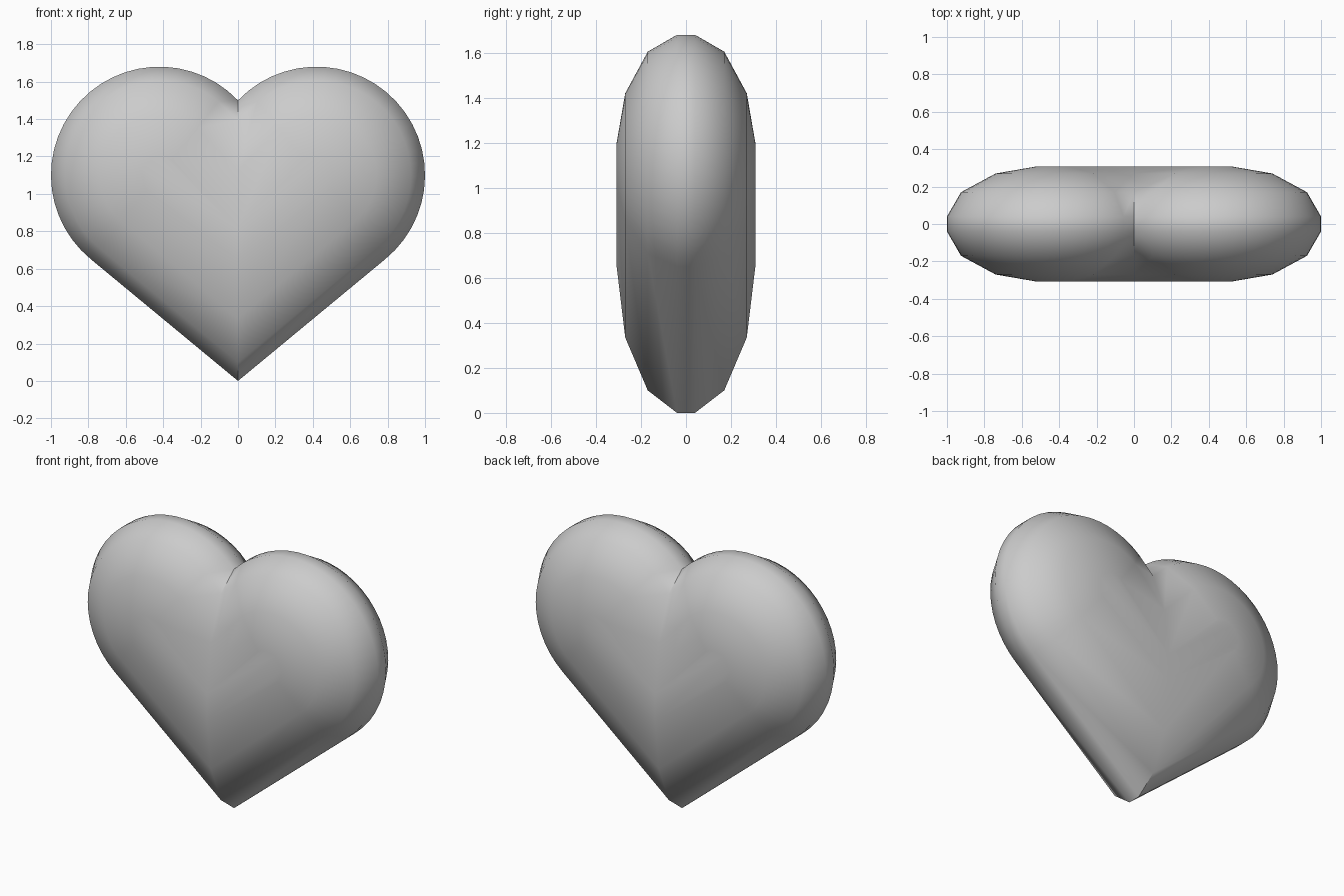
import bpy, bmesh
from math import radians, sin, cos

if "Cube" in bpy.data.objects:
    bpy.data.objects.remove(bpy.data.objects["Cube"])

CX, CZ = 0.42, 1.10            # centre of the right lobe
A0, A1, N = 136.0, -50.8, 26   # lobe arc from cleft to straight flank
# (half depth y, lobe radius, tip z, cleft z) from rim to flat face
RINGS = [(0.04, 0.58, 0.0, 1.50),
         (0.17, 0.505, 0.10, 1.394),
         (0.27, 0.32, 0.335, 1.125),
         (0.308, 0.10, 0.65, 0.82)]


def outline(r, tip, cleft):
    """Heart outline as (x, z) points, starting at the cleft."""
    arc = []
    for i in range(1, N + 1):
        a = radians(A0 + (A1 - A0) * i / N)
        arc.append((CX + r * cos(a), CZ + r * sin(a)))
    return [(0, cleft)] + arc + [(0, tip)] + [(-x, z) for x, z in reversed(arc)]


bm = bmesh.new()
# Stack the insets from the front face to the back face
stack = [(-y, r, t, c) for y, r, t, c in reversed(RINGS)] + RINGS
loops = [[bm.verts.new((x, y, z)) for x, z in outline(r, t, c)]
         for y, r, t, c in stack]
for a, b in zip(loops, loops[1:]):
    for i in range(len(a)):
        j = (i + 1) % len(a)
        bm.faces.new((a[i], a[j], b[j], b[i]))
# Flat front and back faces
bm.faces.new(loops[0])
bm.faces.new(loops[-1])
bmesh.ops.recalc_face_normals(bm, faces=bm.faces)

mesh = bpy.data.meshes.new("heart")
bm.to_mesh(mesh)
bm.free()
heart = bpy.data.objects.new("heart", mesh)
bpy.context.collection.objects.link(heart)
bpy.context.view_layer.objects.active = heart
heart.select_set(True)
bpy.ops.object.shade_smooth_by_angle(angle=radians(60))
